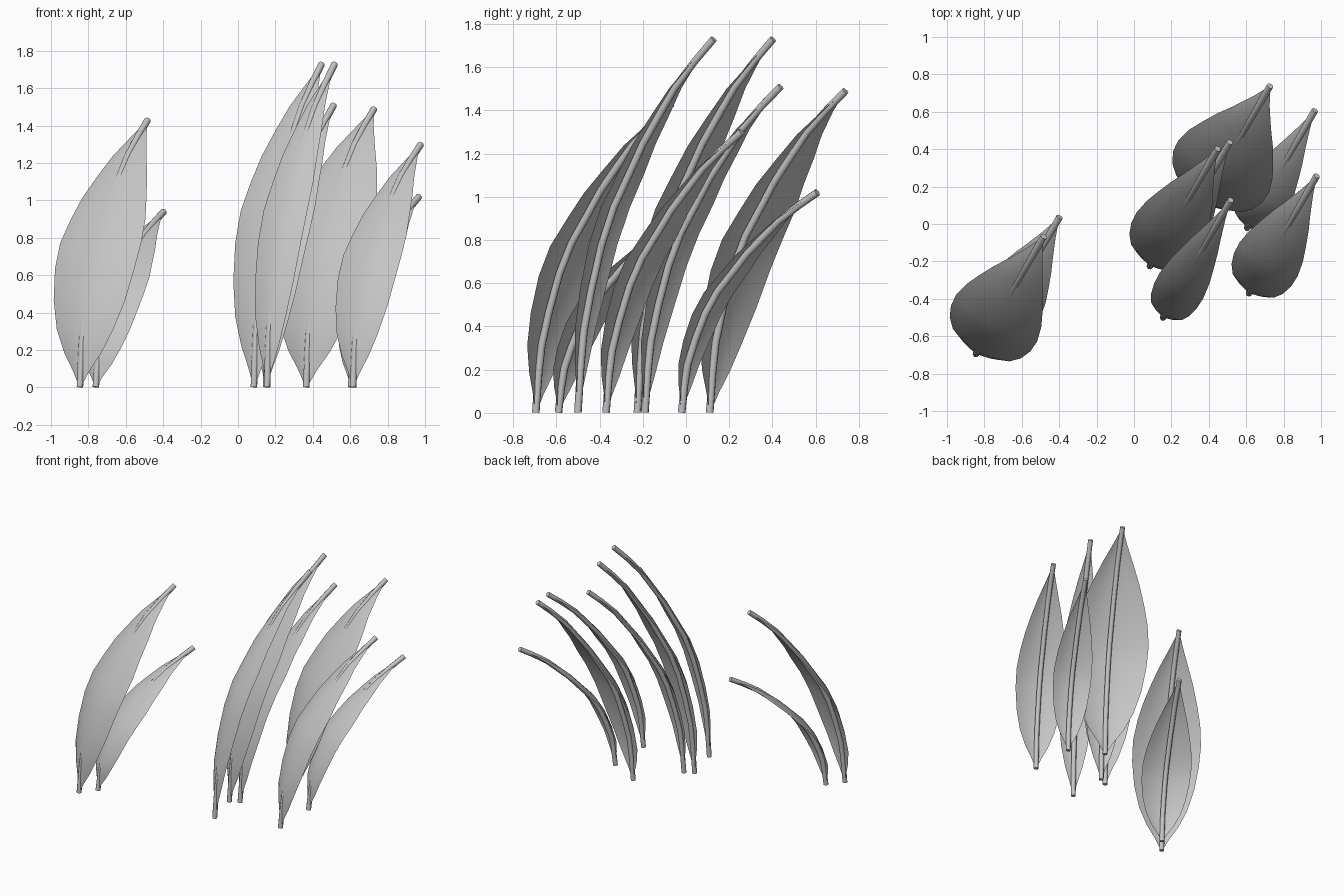
import bpy, bmesh, math
from mathutils import Vector

cube = bpy.data.objects.get("Cube")
if cube:
    bpy.data.objects.remove(cube, do_unlink=True)

grey = bpy.data.materials.new("leaf_grey")
grey.use_nodes = True
colour = (0.56, 0.56, 0.56, 1)
grey.diffuse_color = colour
grey.node_tree.nodes["Principled BSDF"].inputs["Base Color"].default_value = colour

LEAN = 0.725                        # horizontal reach of every leaf
OUT = Vector((0.5, 0.866, 0))       # direction the leaves lean towards
SIDE = Vector((0.866, -0.5, 0))     # direction across a blade
UP = Vector((0, 0, 1))
RADIUS = 0.018

# Stations along a leaf: height, lean, half width (all as fractions)
STATIONS = [
    (0.00, 0.00, 0.02), (0.06, 0.01, 0.20), (0.13, 0.022, 0.46),
    (0.22, 0.045, 0.70), (0.33, 0.10, 0.88), (0.45, 0.175, 0.98),
    (0.55, 0.265, 1.00), (0.64, 0.38, 0.92), (0.72, 0.48, 0.79),
    (0.80, 0.605, 0.61), (0.87, 0.715, 0.42), (0.94, 0.86, 0.19),
    (1.00, 1.00, 0.01)]


def leaf_frames(base, height):
    """Centre, outward normal, tangent and width fraction at each station."""
    pts = [base + OUT * LEAN * d + UP * (h * (height - 0.012))
           for h, d, w in STATIONS]
    frames = []
    for i, p in enumerate(pts):
        tangent = (pts[min(i + 1, len(pts) - 1)] - pts[max(i - 1, 0)]).normalized()
        frames.append((p, SIDE.cross(tangent).normalized() * -1, tangent, STATIONS[i][2]))
    if frames[0][1].dot(OUT) > 0:
        frames = [(p, -n, t, w) for p, n, t, w in frames]
    return frames


def finish(bm, name, angle):
    bmesh.ops.recalc_face_normals(bm, faces=bm.faces)
    mesh = bpy.data.meshes.new(name)
    bm.to_mesh(mesh)
    bm.free()
    mesh.materials.append(grey)
    obj = bpy.data.objects.new(name, mesh)
    bpy.context.collection.objects.link(obj)
    bpy.ops.object.select_all(action='DESELECT')
    obj.select_set(True)
    bpy.context.view_layer.objects.active = obj
    bpy.ops.object.shade_smooth_by_angle(angle=math.radians(angle))


def bridge(bm, rows, closed):
    n = len(rows[0])
    for a, b in zip(rows, rows[1:]):
        for j in range(n if closed else n - 1):
            k = (j + 1) % n
            bm.faces.new((a[j], a[k], b[k], b[j]))


def make_blade(name, frames, half_width):
    """Thin cupped sheet, bulging just outside the rib in the middle."""
    bm = bmesh.new()
    rows = []
    for p, n, t, w in frames[:-1]:
        row = []
        for j in range(-4, 5):
            s = j / 4
            lift = 0.022 * w - 0.22 * half_width * w * s * s
            row.append(bm.verts.new(p + SIDE * (s * half_width * w) + n * lift))
        rows.append(row)
    bridge(bm, rows, False)
    tip = bm.verts.new(frames[-1][0])
    for a, b in zip(rows[-1], rows[-1][1:]):
        bm.faces.new((a, b, tip))
    finish(bm, name, 60)


def make_rib(name, frames):
    """Round stalk that follows the leaf from root to tip."""
    bm = bmesh.new()
    rows = []
    for p, n, t, w in frames:
        ring = []
        for j in range(8):
            a = math.tau * j / 8
            ring.append(bm.verts.new(p + (SIDE * math.cos(a) + n * math.sin(a)) * RADIUS))
        rows.append(ring)
    bridge(bm, rows, True)
    bm.faces.new(rows[0])
    bm.faces.new(rows[-1])
    finish(bm, name, 50)


# Each leaf: root x, root y, height, half width
LEAVES = [
    (-0.845, -0.695, 1.44, 0.25), (-0.76, -0.59, 0.95, 0.18),
    (0.155, -0.50, 1.74, 0.135), (0.085, -0.225, 1.74, 0.205),
    (0.15, -0.19, 1.52, 0.15), (0.365, 0.11, 1.50, 0.28),
    (0.615, -0.37, 1.31, 0.18), (0.605, -0.02, 1.03, 0.14)]

for i, (x, y, height, half_width) in enumerate(LEAVES, 1):
    frames = leaf_frames(Vector((x, y, 0.002)), height)
    make_blade(f"leaf_blade_{i}", frames, half_width)
    make_rib(f"leaf_rib_{i}", frames)
